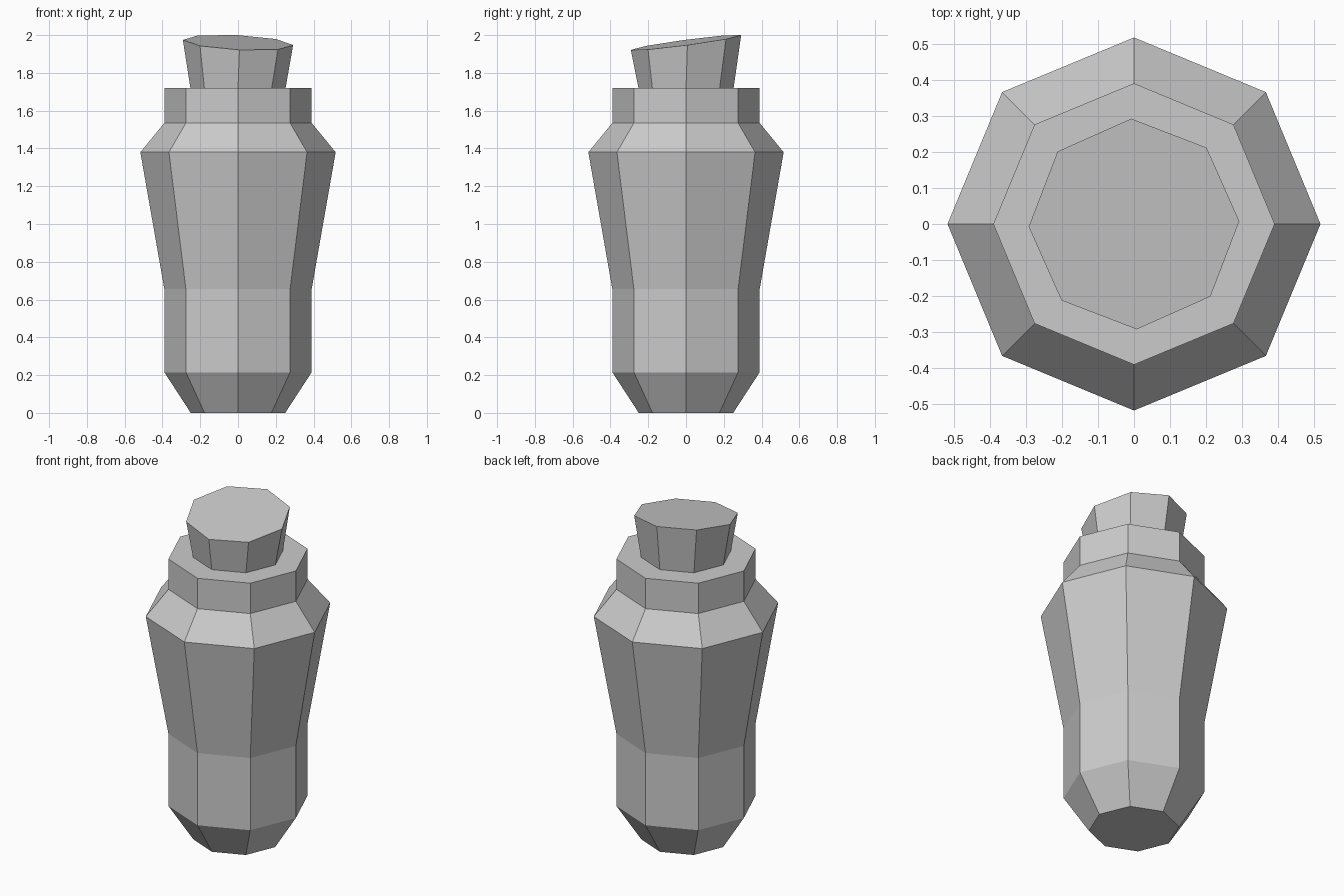
import bpy, bmesh
from math import sin, cos, pi, radians

if "Cube" in bpy.data.objects:
    bpy.data.objects.remove(bpy.data.objects["Cube"])

SIDES = 8


def lathe(name, profile, cap_bottom, cap_top, tilt=None):
    """Eight-sided turned part; profile rows are (radius, z, twist in degrees)."""
    bm = bmesh.new()
    rings = []
    for r, z, twist in profile:
        angles = [2 * pi * i / SIDES + radians(twist) for i in range(SIDES)]
        rings.append([bm.verts.new((r * cos(a), r * sin(a), z)) for a in angles])
    for low, high in zip(rings, rings[1:]):
        for i in range(SIDES):
            j = (i + 1) % SIDES
            bm.faces.new((low[i], low[j], high[j], high[i]))
    if cap_bottom:
        bm.faces.new(rings[0][::-1])
    if cap_top:
        bm.faces.new(rings[-1])
    if tilt:
        for v in rings[-1]:
            v.co.z += tilt[0] * v.co.x + tilt[1] * v.co.y
    mesh = bpy.data.meshes.new(name)
    bm.to_mesh(mesh)
    bm.free()
    obj = bpy.data.objects.new(name, mesh)
    bpy.context.collection.objects.link(obj)
    return obj


# Bottle body with shoulder and neck, ending in a flat rim around the stopper
lathe("bottle_body", [
    (0.25, 0.0, 0), (0.39, 0.215, 0), (0.39, 0.655, 0), (0.517, 1.38, 0),
    (0.39, 1.535, 0), (0.39, 1.72, 0), (0.252, 1.72, 0)], True, False)

# Stopper flaring upward, slightly twisted, with a slanted top
lathe("stopper", [(0.252, 1.72, 0), (0.292, 1.961, 1.5)], False, True,
      tilt=(-0.05, 0.133))
